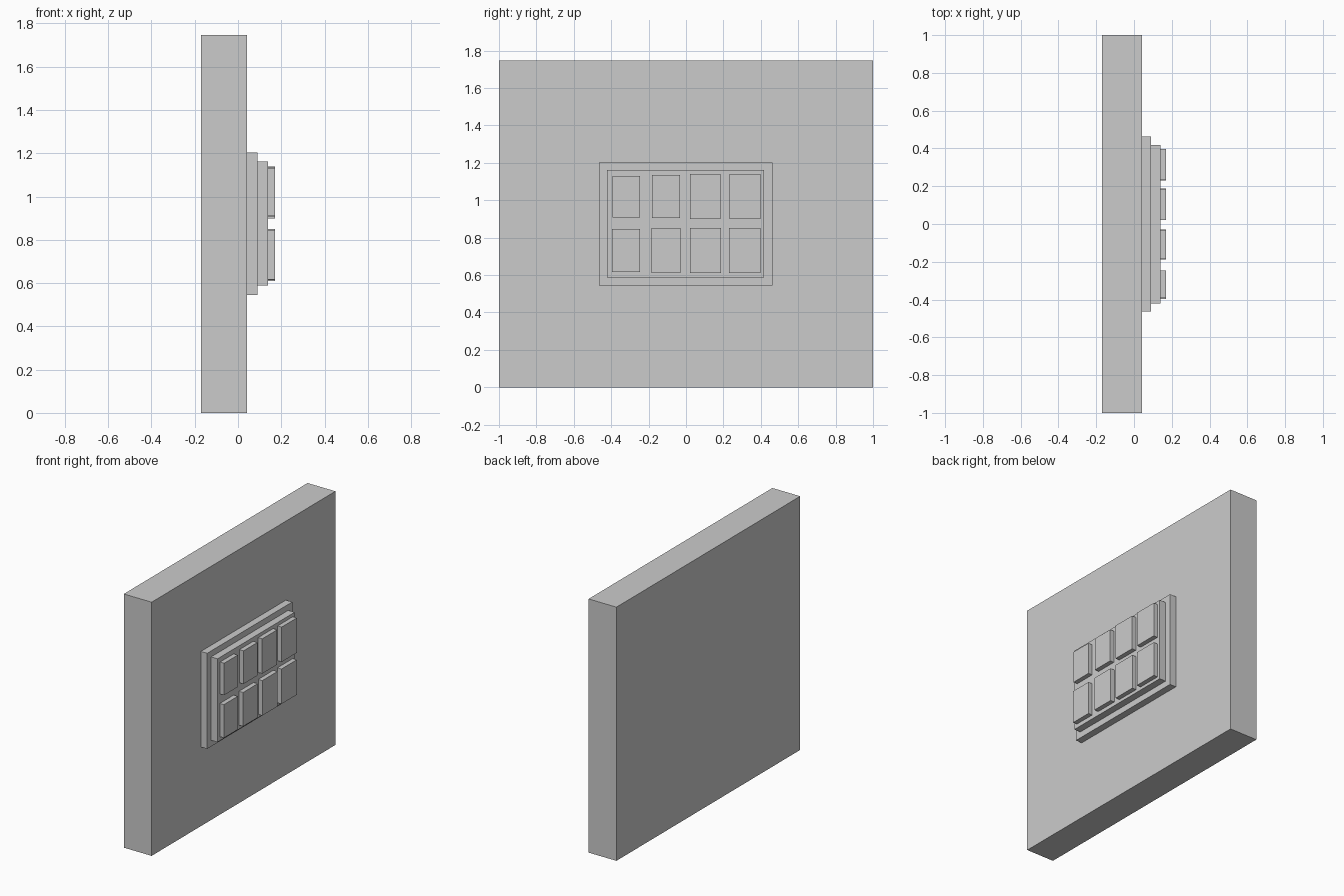
import bpy
import bmesh

if "Cube" in bpy.data.objects:
    bpy.data.objects.remove(bpy.data.objects["Cube"])


def box(name, x, y, z):
    """Axis-aligned box from (min, max) ranges."""
    bm = bmesh.new()
    bmesh.ops.create_cube(bm, size=1.0)
    for v in bm.verts:
        v.co = [r[0] if c < 0 else r[1] for c, r in zip(v.co, (x, y, z))]
    mesh = bpy.data.meshes.new(name)
    bm.to_mesh(mesh)
    bm.free()
    obj = bpy.data.objects.new(name, mesh)
    bpy.context.collection.objects.link(obj)
    return obj


# Thick wall slab
box("wall", (-0.17, 0.042), (-1, 1), (0, 1.747))

# Stepped backing plates
box("outer_plate", (0.042, 0.09), (-0.464, 0.462), (0.545, 1.203))
box("inner_plate", (0.09, 0.139), (-0.422, 0.418), (0.588, 1.162))

# Two rows of slightly uneven raised tiles: (y min, y max, z min, z max)
rows = {
    "upper": [(-0.393, -0.245, 0.909, 1.129), (-0.183, -0.032, 0.906, 1.134),
              (0.021, 0.184, 0.899, 1.139), (0.233, 0.397, 0.899, 1.139)],
    "lower": [(-0.396, -0.245, 0.616, 0.845), (-0.187, -0.028, 0.615, 0.849),
              (0.022, 0.187, 0.610, 0.851), (0.231, 0.397, 0.610, 0.851)],
}
for row, tiles in rows.items():
    for i, (y0, y1, z0, z1) in enumerate(tiles, 1):
        box(f"{row}_tile_{i}", (0.139, 0.17), (y0, y1), (z0, z1))
